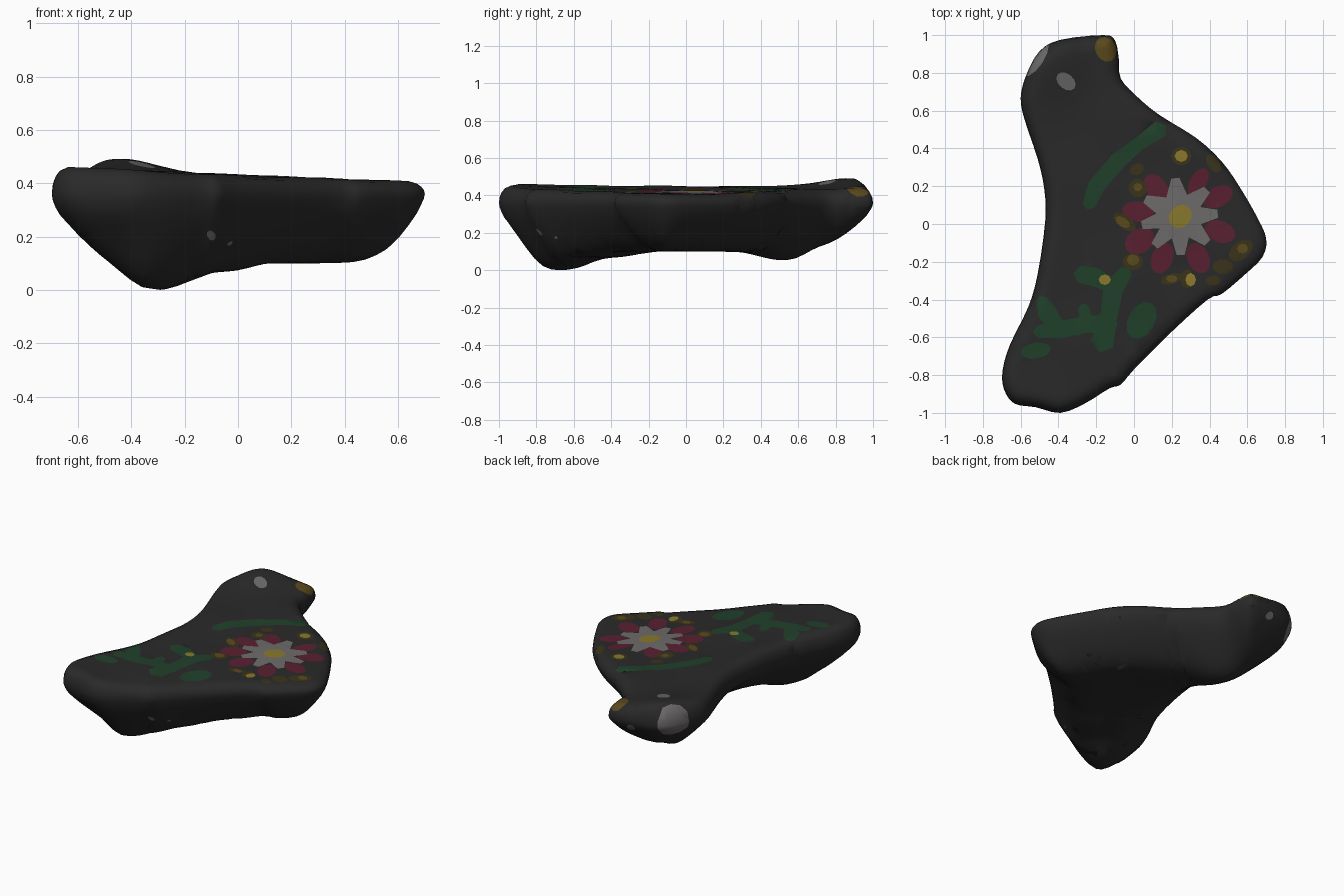
import bpy, math
from mathutils import Vector
from mathutils.geometry import delaunay_2d_cdt

if "Cube" in bpy.data.objects:
    bpy.data.objects.remove(bpy.data.objects["Cube"])

# ---------- materials ----------
COLOURS = {
    "charcoal_stone": (.0225, .0225, .0225), "leaf_green": (.0145, .051, .023),
    "petal_red": (.1, .014, .029), "pale_grey": (.155, .145, .145),
    "yellow": (.25, .19, .026), "ochre": (.105, .068, .012), "olive": (.042, .033, .01)}
NAMES = list(COLOURS)

# ---------- stone outline seen from the top ----------
OUT = [(-.16, 1), (-.10, .97), (-.08, .87), (-.07, .77), (.01, .68), (.13, .58), (.33, .455),
       (.465, .33), (.56, .195), (.655, .03), (.70, -.08), (.68, -.175), (.59, -.265),
       (.465, -.37), (.39, -.40), (.2, -.57), (0, -.77), (-.07, -.85), (-.13, -.87),
       (-.26, -.95), (-.39, -1), (-.52, -.97), (-.635, -.95), (-.69, -.87), (-.695, -.77),
       (-.655, -.635), (-.56, -.44), (-.51, -.265), (-.47, .015), (-.475, .185),
       (-.51, .345), (-.58, .555), (-.60, .67), (-.57, .79), (-.50, .915), (-.39, .975)]


def smooth_loop(pts, n=3):
    """Closed Catmull-Rom curve through the points."""
    P = [Vector(p) for p in pts]
    res = []
    for i in range(len(P)):
        a, b, c, d = (P[(i + k) % len(P)] for k in (-1, 0, 1, 2))
        for j in range(n):
            t = j / n
            res.append(.5 * (2*b + (c - a)*t + (2*a - 5*b + 4*c - d)*t*t + (3*b - a - 3*c + d)*t**3))
    return res


outline = smooth_loop(OUT)


def inside(p, poly):
    hit = False
    for i, a in enumerate(poly):
        b = poly[i - 1]
        if (a.y > p.y) != (b.y > p.y) and p.x < (b.x - a.x)*(p.y - a.y)/(b.y - a.y) + a.x:
            hit = not hit
    return hit


def edge_info(p):
    """Distance to the outline and direction towards it."""
    best, q = 9, p
    for i, a in enumerate(outline):
        ab = outline[i - 1] - a
        t = min(1, max(0, (p - a).dot(ab) / ab.length_squared))
        r = a + ab * t
        if (r - p).length < best:
            best, q = (r - p).length, r
    return best, (q - p).normalized() if best > 1e-6 else Vector((0, 0))


# ---------- painted patches: (colour, polygon, side) ----------
patches = []


def ellipse(col, x, y, a, b, deg=0, n=12, side="top"):
    r = math.radians(deg)
    pts = []
    for k in range(n):
        u, v = a*math.cos(2*math.pi*k/n), b*math.sin(2*math.pi*k/n)
        pts.append(Vector((x + u*math.cos(r) - v*math.sin(r), y + u*math.sin(r) + v*math.cos(r))))
    patches.append((col, pts, side))


def stroke(col, pts, widths):
    """Tapered brush stroke with rounded ends."""
    P = [Vector(p) for p in pts]
    L, R = [], []
    for i, p in enumerate(P):
        t = (P[min(i + 1, len(P) - 1)] - P[max(i - 1, 0)]).normalized()
        n = Vector((-t.y, t.x)) * widths[i]
        if i == 0:
            L.append(p - t*widths[0]*.7)
        L.append(p + n)
        R.append(p - n)
        if i == len(P) - 1:
            L.append(p + t*widths[i]*.7)
    patches.append((col, L + R[::-1], "top"))


# wing stroke, stems and leaves
stroke("leaf_green", [(-.24, .1), (-.2, .2), (-.09, .33), (.02, .42), (.14, .505)], [.035, .045, .045, .035, .045])
stroke("leaf_green", [(-.04, -.25), (-.11, -.34), (-.13, -.47), (-.17, -.64)], [.035, .055, .045, .06])
stroke("leaf_green", [(-.29, -.265), (-.21, -.28), (-.13, -.32)], [.045, .05, .04])
stroke("leaf_green", [(-.51, -.57), (-.39, -.56), (-.25, -.53), (-.12, -.53)], [.035, .045, .045, .05])
stroke("leaf_green", [(-.49, -.40), (-.46, -.47), (-.41, -.54)], [.03, .05, .04])
stroke("leaf_green", [(-.27, -.44), (-.25, -.5), (-.31, -.57)], [.03, .04, .03])
ellipse("leaf_green", .04, -.51, .105, .07, 60)
ellipse("leaf_green", -.52, -.67, .08, .042, 8)
# flower petals, star and centre
CX, CY = .24, .04
for x, y, w in [(.12, .19, .055), (.34, .22, .045), (.445, .145, .055), (.455, -.04, .058),
                (.34, -.18, .058), (.15, -.18, .058), (.03, -.09, .065), (.02, .065, .055)]:
    ellipse("petal_red", x, y, .085, w, math.degrees(math.atan2(y - CY, x - CX)))
spikes = [4, 44, 96, 153, 193, 230, 272, 317]
star = []
for k, s in enumerate(spikes):
    e = spikes[(k + 1) % 8] + (360 if k == 7 else 0)
    for deg, r in ((s - 6, .205), (s + 6, .205), ((s + e)/2, .122)):
        a = math.radians(deg)
        star.append(Vector((CX + r*math.cos(a), CY + r*math.sin(a))))
patches.append(("pale_grey", star, "top"))
ellipse("yellow", CX + .005, CY, .067, .057, 50)
# dots around the flower
for x, y, a, b, g in [(.25, .36, .055, .05, 0), (.02, .19, .05, .05, 0), (-.05, .01, .07, .035, -35),
                      (-.005, -.2, .055, .045, 0), (.2, -.29, .06, .028, 15), (.565, -.14, .075, .045, 40),
                      (.42, .32, .055, .03, -55), (.015, .29, .04, .03, 30), (.47, -.225, .055, .04, 0),
                      (.42, -.3, .04, .025, 0), (.28, -.29, .05, .035, 90)]:
    ellipse("olive", x, y, a, b, g, 10)
for col, x, y, a, b, g in [("yellow", .25, .36, .035, .032, 0), ("yellow", -.155, -.295, .032, .028, 0),
                           ("yellow", .30, -.295, .036, .028, 90), ("ochre", .02, .195, .024, .022, 0),
                           ("ochre", -.06, .01, .045, .024, -35), ("ochre", -.005, -.19, .034, .03, 0),
                           ("ochre", .2, -.29, .03, .02, 0), ("ochre", .575, -.13, .03, .026, 0)]:
    ellipse(col, x, y, a, b, g, 8)
# beak, eye, forehead patches, specks under the tail edge
ellipse("ochre", -.15, .925, .068, .055, 115)
ellipse("pale_grey", -.36, .755, .058, .04, -40)
ellipse("pale_grey", -.525, .88, .115, .048, 57, side="both")
ellipse("pale_grey", -.27, .975, .03, .014, 0, 8, "bottom")
ellipse("pale_grey", -.10, -.785, .022, .009, 45, 8, "bottom")
ellipse("pale_grey", -.03, -.695, .013, .005, 45, 8, "bottom")

# ---------- triangulate outline, edge rings, grid and patch borders ----------
pts, edges = [], []


def add_loop(loop):
    s = len(pts)
    pts.extend(loop)
    edges.extend((s + i, s + (i + 1) % len(loop)) for i in range(len(loop)))


add_loop(outline)
for _, poly, _ in patches:
    add_loop(poly)
N = len(outline)
for d in (.004, .014, .03, .06, .09):
    for i, p in enumerate(outline):
        t = (outline[(i + 1) % N] - outline[i - 1]).normalized()
        q = p + Vector((t.y, -t.x)) * d
        if inside(q, outline) and edge_info(q)[0] > .85*d:
            pts.append(q)
S = .045
for i in range(-17, 18):
    for j in range(-24, 25):
        q = Vector((i*S + (j % 2)*S/2, j*S))
        if inside(q, outline) and edge_info(q)[0] > .11:
            pts.append(q)
V, _, F, *_ = delaunay_2d_cdt(pts, edges, [], 0, 1e-5)
centre = lambda f: (V[f[0]] + V[f[1]] + V[f[2]]) / 3
F = [f for f in F if inside(centre(f), outline)]
used = {a for f in F for a in f}

# ---------- heights of the top and the underside ----------
BASE = [(-.36, -.61, -.02), (-.1, -.45, .06), (.08, -.27, .095), (.46, -.08, .095),
        (.3, .25, .095), (-.28, .53, .04), (-.1, 0, .10), (-.3, .1, .115), (-.32, .76, .12), (0, .4, .09)]
MID = .36


def under(p):
    """Raw underside height, continued as a slope outside the outline."""
    w = [1 / ((p.x - x)**2 + (p.y - y)**2 + .002)**1.5 for x, y, _ in BASE]
    base = sum(a*b[2] for a, b in zip(w, BASE)) / sum(w)
    d, n = edge_info(p)
    if not inside(p, outline):
        d, n = -d, -n
    se = max(0, (n.x - n.y)*.707)
    r = .26 - .1*se**3 + .08*max(0, -n.x)*min(1, max(0, .4 - p.y)) + .09*max(0, -n.y)**4
    e = 1.35 + .35*max(0, n.x)
    t = min(1, d / r)
    return MID + (base - MID)*(.14 + .86*(1 - (1 - t)**e if t > 0 else e*t))


G = .035
field = {(i, j): under(Vector((i*G, j*G))) for i in range(-23, 24) for j in range(-32, 33)}


def soft_under(p):
    """Gaussian average of the underside, so no ridges remain."""
    ci, cj, s, w = round(p.x/G), round(p.y/G), 0, 0
    for i in range(ci - 3, ci + 4):
        for j in range(cj - 3, cj + 4):
            if (i, j) in field:
                k = math.exp(-((i*G - p.x)**2 + (j*G - p.y)**2) / .0028)
                s, w = s + k*field[i, j], w + k
    return s / w


top, bot = [], []
for p in V:
    d, n = edge_info(p)
    zt = .43 - .04*p.x + .018*max(0, -p.x - .3) + .042*math.exp(-((p.x + .42)**2 + (p.y - .87)**2)/.03)
    zt += .004*math.sin(9*p.x + 4*p.y)*math.cos(11*p.y - 3*p.x)
    t = min(1, d / .065)
    top.append(MID + (zt - MID)*math.sqrt(max(0, 1 - (1 - t)**2)))
    t = min(1, d / .03)
    bot.append(MID + (min(MID - .04, soft_under(p)) - MID)*math.sqrt(max(0, 1 - (1 - t)**2)))
low = min(bot[i] for i in used)
bot = [MID - (MID - z)*MID/(MID - low) for z in bot]

# ---------- build the stone ----------
verts, ti, bi = [], {}, {}
for i in used:
    p = V[i]
    ti[i] = bi[i] = len(verts)
    verts.append((p.x, p.y, top[i]))
    if edge_info(p)[0] > 1e-4:
        bi[i] = len(verts)
        verts.append((p.x, p.y, bot[i]))


def paint(c, side):
    col = "charcoal_stone"
    for name, poly, s in patches:
        if s in (side, "both") and inside(c, poly):
            col = name
    return NAMES.index(col)


faces = [[ti[a] for a in f] for f in F] + [[bi[a] for a in reversed(f)] for f in F]
mats = [paint(centre(f), "top") for f in F] + [paint(centre(f), "bottom") for f in F]
me = bpy.data.meshes.new("painted_stone_bird")
me.from_pydata(verts, [], faces)
for name in NAMES:
    m = bpy.data.materials.new(name)
    m.diffuse_color = (*COLOURS[name], 1)
    m.use_nodes = True
    m.node_tree.nodes["Principled BSDF"].inputs["Base Color"].default_value = m.diffuse_color
    me.materials.append(m)
for poly, m in zip(me.polygons, mats):
    poly.material_index = m
    poly.use_smooth = True
me.update()
bpy.context.collection.objects.link(bpy.data.objects.new("painted_stone_bird", me))
